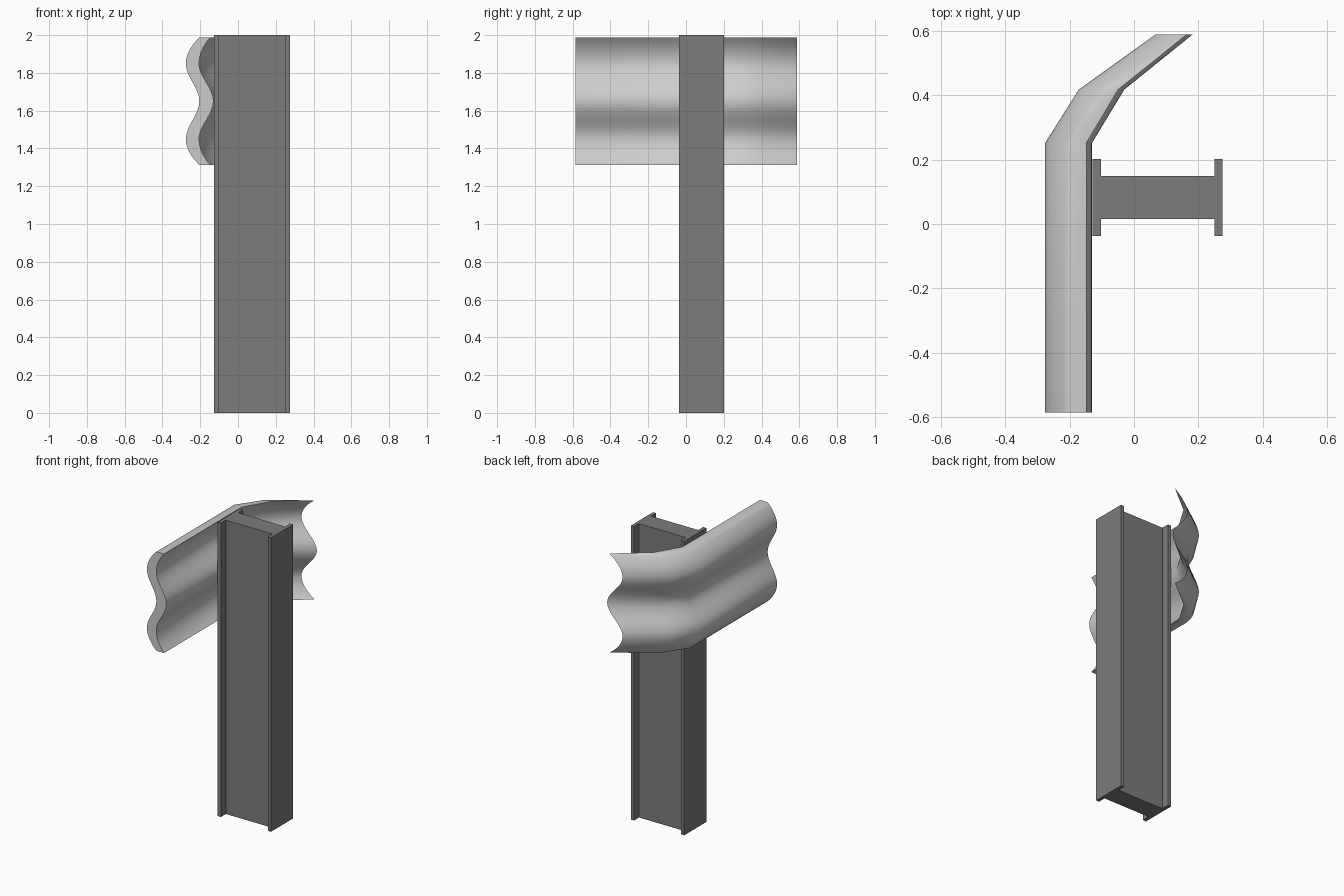
import bpy, bmesh, math

if "Cube" in bpy.data.objects:
    bpy.data.objects.remove(bpy.data.objects["Cube"])


def finish(bm, name):
    bmesh.ops.remove_doubles(bm, verts=bm.verts, dist=0.0005)
    bmesh.ops.recalc_face_normals(bm, faces=bm.faces)
    mesh = bpy.data.meshes.new(name)
    bm.to_mesh(mesh)
    bm.free()
    obj = bpy.data.objects.new(name, mesh)
    bpy.context.collection.objects.link(obj)
    return obj


# I-beam post: one extruded section
x0, x1, x2, x3 = -0.128, -0.103, 0.25, 0.274
y0, y1, y2, y3 = -0.037, 0.016, 0.149, 0.202
section = [(x0, y0), (x1, y0), (x1, y1), (x2, y1), (x2, y0), (x3, y0),
           (x3, y3), (x2, y3), (x2, y2), (x1, y2), (x1, y3), (x0, y3)]
bm = bmesh.new()
face = bm.faces.new([bm.verts.new((x, y, 0)) for x, y in section])
ext = bmesh.ops.extrude_face_region(bm, geom=[face])
top = [v for v in ext["geom"] if isinstance(v, bmesh.types.BMVert)]
bmesh.ops.translate(bm, verts=top, vec=(0, 0, 2))
post = finish(bm, "post")
dark = bpy.data.materials.new("dark_steel")
dark.diffuse_color = (0.2, 0.2, 0.2, 1)
dark.use_nodes = True
dark.node_tree.nodes["Principled BSDF"].inputs["Base Color"].default_value = dark.diffuse_color
post.data.materials.append(dark)

# Two-wave rail: outer and inner wave lofted along bent stations
MID_Z, HALF, CREST, STEPS = 1.65, 0.337, 0.2, 32


def wave(d, edge):
    """0 in the central valley, 1 on the crests, falling to edge at the rim."""
    d = abs(d)
    if d < CREST:
        return 0.5 - 0.5 * math.cos(math.pi * d / CREST)
    return 1 - (1 - edge) * ((d - CREST) / (HALF - CREST)) ** 2


# y, outer valley x, outer crest x, outer rim, inner valley x, inner crest x, inner rim
stations = [(-0.585, -0.205, -0.276, 0.0, -0.13, -0.206, 0.23),
            (0.252, -0.205, -0.276, 0.0, -0.13, -0.206, 0.23),
            (0.417, -0.085, -0.172, 0.08, -0.03, -0.12, 0.21),
            (0.588, 0.182, 0.066, 0.16, 0.182, 0.066, 0.16)]

bm = bmesh.new()
rings = []
heights = [HALF * (2 * i / STEPS - 1) for i in range(STEPS + 1)]
for y, ov, oc, oe, iv, ic, ie in stations:
    outer = [bm.verts.new((ov + (oc - ov) * wave(d, oe), y, MID_Z + d)) for d in heights]
    inner = [bm.verts.new((iv + (ic - iv) * wave(d, ie), y, MID_Z + d)) for d in heights]
    rings.append(outer + inner[::-1])
for a, b in zip(rings, rings[1:]):
    n = len(a)
    for i in range(n):
        j = (i + 1) % n
        bm.faces.new((a[i], a[j], b[j], b[i]))
# near end cap as a strip of quads; the far end closes to an edge
first, n = rings[0], len(rings[0])
for i in range(STEPS):
    bm.faces.new((first[i], first[i + 1], first[n - 2 - i], first[n - 1 - i]))
rail = finish(bm, "guard_rail")
bpy.context.view_layer.objects.active = rail
rail.select_set(True)
bpy.ops.object.shade_smooth_by_angle(angle=math.radians(62))
